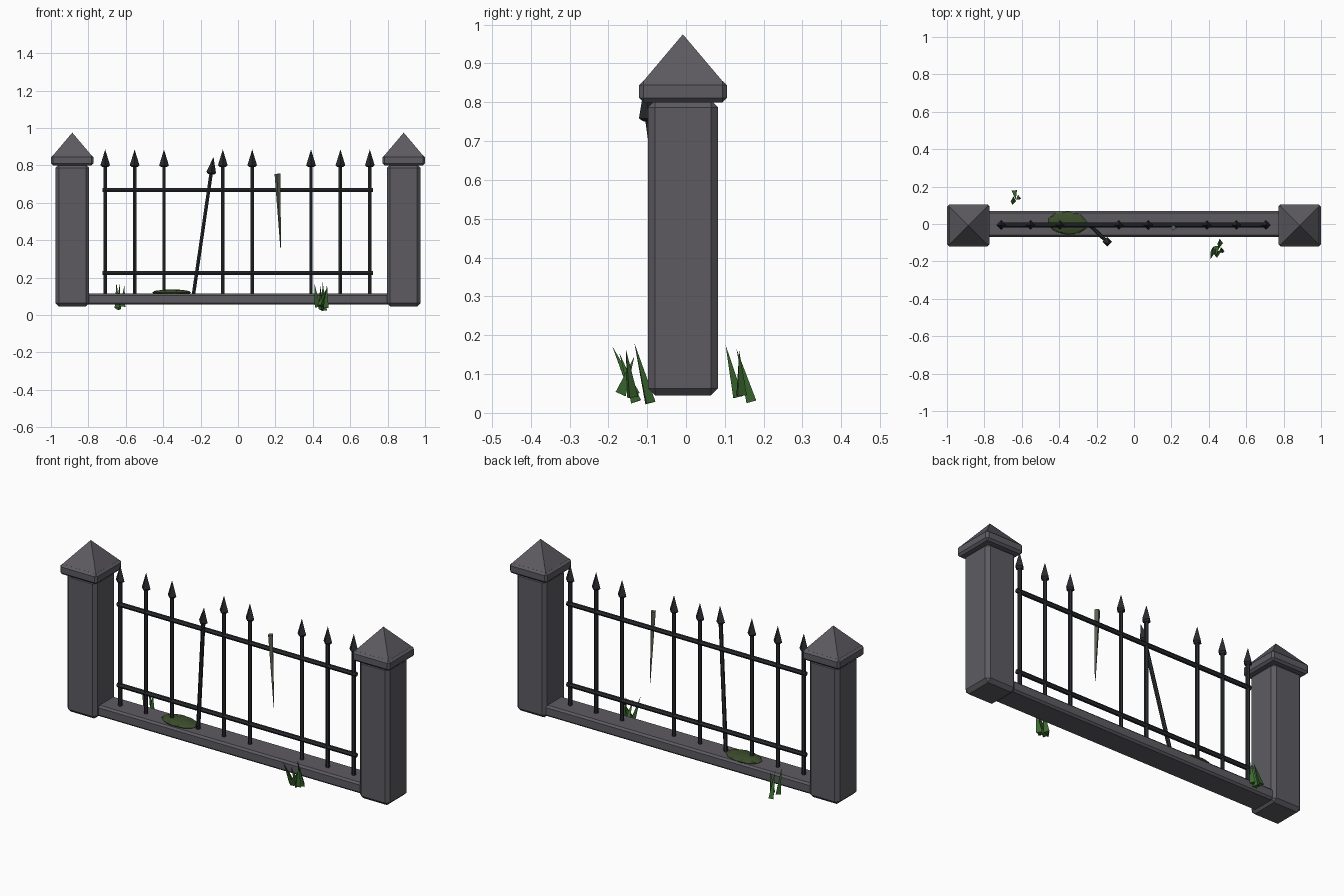
import bpy, bmesh
from math import pi
from mathutils import Vector, Matrix

if "Cube" in bpy.data.objects:
    bpy.data.objects.remove(bpy.data.objects["Cube"])


def material(name, color):
    m = bpy.data.materials.new(name)
    m.diffuse_color = (*color, 1)
    m.use_nodes = True
    m.node_tree.nodes["Principled BSDF"].inputs["Base Color"].default_value = m.diffuse_color
    return m


STONE = material("stone", (0.11, 0.105, 0.12))
IRON = material("iron", (0.022, 0.024, 0.028))
MOSS = material("moss_green", (0.045, 0.075, 0.025))
GRASS = material("grass_green", (0.045, 0.14, 0.03))
IVY = material("dry_green", (0.10, 0.12, 0.085))


def finish(name, bm, mat):
    bmesh.ops.recalc_face_normals(bm, faces=bm.faces)
    me = bpy.data.meshes.new(name)
    bm.to_mesh(me)
    bm.free()
    me.materials.append(mat)
    ob = bpy.data.objects.new(name, me)
    bpy.context.collection.objects.link(ob)
    return ob


def box(name, lo, hi, bevel, mat):
    lo, hi = Vector(lo), Vector(hi)
    bm = bmesh.new()
    bmesh.ops.create_cube(bm, size=1, matrix=Matrix.Translation((lo + hi) / 2)
                          @ Matrix.Diagonal((*(hi - lo), 1)))
    bmesh.ops.bevel(bm, geom=bm.edges[:], offset=bevel, segments=1, affect='EDGES')
    return finish(name, bm, mat)


def add_cone(bm, a, b, r1, r2, sides, spin=0.0):
    """Tapered prism from point a to point b."""
    a, b = Vector(a), Vector(b)
    d = b - a
    turn = Vector((0, 0, 1)).rotation_difference(d).to_matrix().to_4x4()
    bmesh.ops.create_cone(bm, cap_ends=True, segments=sides, radius1=r1, radius2=r2,
                          depth=d.length, matrix=Matrix.Translation((a + b) / 2)
                          @ turn @ Matrix.Rotation(spin, 4, 'Z'))


def picket(name, foot, tip):
    foot, tip = Vector(foot), Vector(tip)
    d = (tip - foot).normalized()
    neck = tip - d * 0.085
    bm = bmesh.new()
    add_cone(bm, foot, neck, 0.0105, 0.0105, 6)
    add_cone(bm, neck - d * 0.01, neck, 0.014, 0.026, 4)
    add_cone(bm, neck, tip, 0.026, 0, 4)
    finish(name, bm, IRON)


# Stone pillars with chamfered slabs and pyramid caps
CY = -0.008
for side, x in (("left", -0.886), ("right", 0.886)):
    box(side + "_pillar", (x - 0.09, CY - 0.09, 0.045), (x + 0.09, CY + 0.09, 0.805), 0.018, STONE)
    box(side + "_cap_slab", (x - 0.113, CY - 0.113, 0.80), (x + 0.113, CY + 0.113, 0.855), 0.011, STONE)
    bm = bmesh.new()
    add_cone(bm, (x, CY, 0.852), (x, CY, 0.975), 0.104 * 2 ** 0.5, 0, 4, pi / 4)
    finish(side + "_cap_pyramid", bm, STONE)

# Low wall between the pillars
box("base_wall", (-0.81, -0.07, 0.055), (0.81, 0.07, 0.115), 0.01, STONE)

# Iron rails
for label, z in (("lower", 0.225), ("upper", 0.668)):
    bm = bmesh.new()
    add_cone(bm, (-0.725, -0.005, z), (0.722, -0.005, z), 0.0125, 0.0125, 6)
    finish(label + "_rail", bm, IRON)

# Pickets: the fourth leans forward, the seventh is missing
for i in range(10):
    x = -0.71 + i * 0.1572
    if i == 3:
        picket("leaning_picket", (-0.238, -0.005, 0.11), (-0.131, -0.107, 0.845))
    elif i != 6:
        picket(f"picket_{i}", (x, -0.005, 0.11), (x, -0.005, 0.885))

# Hanging withered strand in the gap
bm = bmesh.new()
add_cone(bm, (0.211, -0.02, 0.755), (0.228, -0.015, 0.36), 0.016, 0.002, 4, pi / 4)
finish("hanging_strand", bm, IVY)

# Moss patch on the wall
bm = bmesh.new()
bmesh.ops.create_icosphere(bm, subdivisions=2, radius=1,
                           matrix=Matrix.Translation((-0.355, 0.005, 0.12))
                           @ Matrix.Rotation(-0.08, 4, 'Z')
                           @ Matrix.Diagonal((0.108, 0.062, 0.017, 1)))
finish("moss_patch", bm, MOSS)

# Grass tufts: (root, tip) of each blade
tufts = {
    "front_grass": [((0.425, -0.135, 0.045), (0.408, -0.19, 0.172)),
                    ((0.445, -0.125, 0.03), (0.440, -0.172, 0.155)),
                    ((0.460, -0.095, 0.025), (0.452, -0.133, 0.18)),
                    ((0.440, -0.165, 0.05), (0.475, -0.133, 0.145)),
                    ((0.468, -0.14, 0.04), (0.476, -0.155, 0.165))],
    "back_grass": [((-0.645, 0.13, 0.04), (-0.65, 0.102, 0.175)),
                   ((-0.640, 0.172, 0.03), (-0.632, 0.13, 0.165)),
                   ((-0.618, 0.14, 0.045), (-0.607, 0.137, 0.16))],
}
for name, blades in tufts.items():
    bm = bmesh.new()
    for i, (root, tip) in enumerate(blades):
        add_cone(bm, root, tip, 0.017, 0, 3, i * 1.1)
    finish(name, bm, GRASS)
